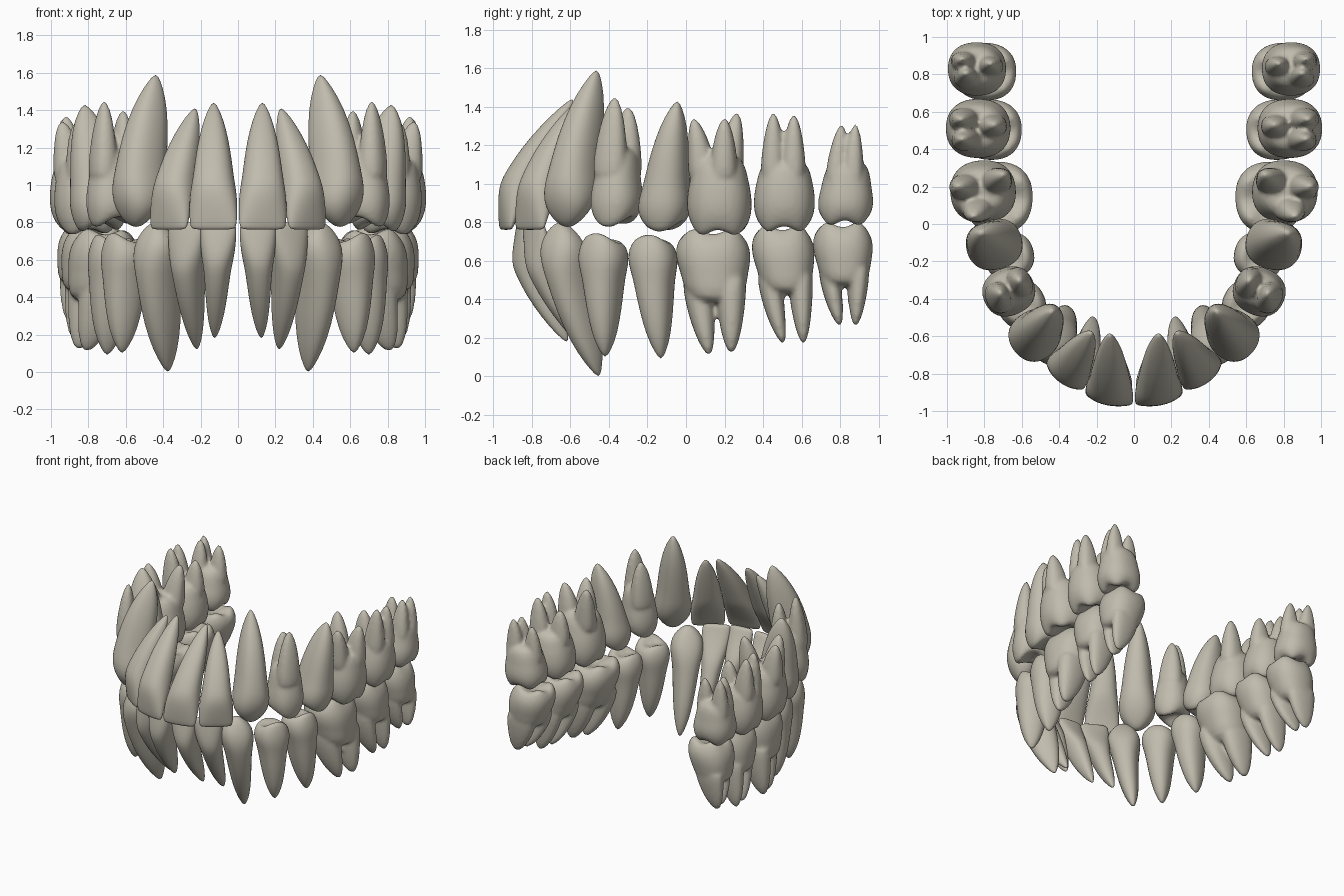
import bpy, bmesh, math
from mathutils import Vector

cube = bpy.data.objects.get("Cube")
if cube:
    bpy.data.objects.remove(cube)

enamel = bpy.data.materials.new("warm_grey_enamel")
enamel.use_nodes = True
colour = (0.53, 0.50, 0.42, 1)
enamel.diffuse_color = colour
shader = enamel.node_tree.nodes["Principled BSDF"]
shader.inputs["Base Color"].default_value = colour
shader.inputs["Roughness"].default_value = 0.6

SEGMENTS = 20

# Profiles from biting edge to root tip: height, width, thickness, cusp weight
INCISOR = [(0, .84, .14, 0), (.02, .95, .24, 0), (.1, 1, .4, 0), (.25, .98, .78, 0),
           (.36, .88, 1, 0), (.45, .8, .98, 0), (.62, .69, .88, 0), (.8, .5, .62, 0),
           (.93, .27, .34, 0), (1, .06, .07, 0)]
CANINE = [(0, .14, .12, 0), (.03, .45, .35, 0), (.09, .8, .6, 0), (.17, 1, .85, 0),
          (.27, .98, 1, 0), (.38, .84, .98, 0), (.58, .74, .92, 0), (.78, .55, .7, 0),
          (.92, .3, .37, 0), (1, .06, .07, 0)]
PREMOLAR = [(.05, .06, .06, 0), (.045, .3, .3, .2), (0, .64, .62, 1), (.04, .85, .82, .7),
            (.12, .98, .97, .2), (.22, 1, 1, 0), (.33, .86, .92, 0), (.5, .77, .85, 0),
            (.7, .61, .7, 0), (.88, .38, .45, 0), (1, .06, .07, 0)]
# Height here is 0 at the biting edge, 1 at the neck and 2 at the root fork
MOLAR = [(.22, .06, .06, 0), (.18, .32, .32, .3), (0, .66, .66, 1), (.1, .83, .83, .8),
         (.35, .97, .97, .3), (.62, 1, 1, 0), (.9, .95, .96, 0), (1.1, .89, .91, 0),
         (1.5, .83, .84, 0), (2, .62, .66, 0)]
ROOT = [(0, 1.15), (.25, 1.15), (.5, 1), (.75, .74), (.92, .42), (1, .1)]


def ring(centre, yaw, width, depth, power=2.3, lift=None):
    """Rounded outline; angle 0 points to the cheek side."""
    out = Vector((math.cos(yaw), math.sin(yaw), 0))
    along = Vector((-out.y, out.x, 0))
    points = []
    for i in range(SEGMENTS):
        a = math.tau * i / SEGMENTS
        c, s = math.cos(a), math.sin(a)
        c2 = math.copysign(abs(c) ** (2 / power), c)
        s2 = math.copysign(abs(s) ** (2 / power), s)
        p = centre + out * c2 * depth + along * s2 * width
        if lift:
            p.z += lift(a)
        points.append(p)
    return points


def loft(bm, rings, side):
    loops = [[bm.verts.new((p.x * side, p.y, p.z)) for p in r] for r in rings]
    for a, b in zip(loops, loops[1:]):
        for i in range(SEGMENTS):
            j = (i + 1) % SEGMENTS
            bm.faces.new((a[i], a[j], b[j], b[i]))
    bm.faces.new(loops[0])
    bm.faces.new(loops[-1])


def finish(name, bm, fuse):
    bmesh.ops.recalc_face_normals(bm, faces=bm.faces)
    mesh = bpy.data.meshes.new(name)
    bm.to_mesh(mesh)
    bm.free()
    mesh.materials.append(enamel)
    mesh.polygons.foreach_set("use_smooth", [True] * len(mesh.polygons))
    obj = bpy.data.objects.new(name, mesh)
    bpy.context.collection.objects.link(obj)
    sub = obj.modifiers.new("round", 'SUBSURF')
    sub.levels = sub.render_levels = 1
    if fuse:
        remesh = obj.modifiers.new("fuse", 'REMESH')
        remesh.mode = 'VOXEL'
        remesh.voxel_size = 0.0135
        remesh.use_smooth_shade = True
        smooth = obj.modifiers.new("blend", 'SMOOTH')
        smooth.factor = 0.5
        smooth.iterations = 4


def cusps(count, size, tilt, weight, down):
    """Cusp height around the crown, taller toward the cheek by tilt."""
    phase = math.pi if count == 4 else 0
    return lambda a: down * weight * (size * math.cos(count * a + phase) + tilt * math.cos(a))


def single(name, profile, top, tip, yaw, width, depth, cusp=0.0, tilt=0.0, slim=0.0):
    """Tooth with one root, lofted from biting edge to tip; slim narrows the root."""
    top, tip, yaw = Vector(top), Vector(tip), math.radians(yaw)
    down = 1 if top.z > tip.z else -1
    top.z -= down * (cusp + tilt)
    for label, side in (("left", 1), ("right", -1)):
        bm, rings = bmesh.new(), []
        for t, w, d, k in profile:
            c = top.lerp(tip, t ** 1.5)
            c.z = top.z + (tip.z - top.z) * t
            w *= 1 - slim * math.sin(math.pi * max(0, t - .15) / .85)
            rings.append(ring(c, yaw, width * w, depth * d, 2.3, cusps(2, cusp, tilt, k, down)))
        loft(bm, rings, side)
        finish(label + "_" + name, bm, False)


def forked(name, top, neck, fork, tips, yaw, width, depth, root_w, root_d, count=4, cusp=.022):
    """Tooth with several roots: a crown fused with tapered root cones."""
    top, yaw = Vector(top), math.radians(yaw)
    tips = [Vector(t) for t in tips]
    mean = sum(tips, Vector()) / len(tips)
    down = 1 if top.z > mean.z else -1
    edge = top.z - down * cusp

    def axis(z):
        f = max(0, (z - edge) / (mean.z - edge)) ** 1.2
        return Vector((top.x + (mean.x - top.x) * f, top.y + (mean.y - top.y) * f, z))

    for label, side in (("left", 1), ("right", -1)):
        bm, rings = bmesh.new(), []
        for u, w, d, k in MOLAR:
            z = edge + (neck - edge) * u if u < 1 else neck + (fork - neck) * (u - 1)
            rings.append(ring(axis(z), yaw, width * w, depth * d, 2.3,
                              cusps(count, cusp, cusp * .3, k, down)))
        loft(bm, rings, side)
        for tip in tips:
            spread = tip - mean
            spread.z = 0
            start = axis(neck) + spread.normalized() * min(width, depth) * .5
            rings = []
            for f, r in ROOT:
                c = start.lerp(tip, f ** 1.6)
                c.z = start.z + (tip.z + down * -.012 - start.z) * f
                rings.append(ring(c, yaw, root_w * r, root_d * r))
            loft(bm, rings, side)
        finish(label + "_" + name, bm, True)


# Upper arch, front to back
single("upper_central_incisor", INCISOR, (.132, -.935, .76), (.13, -.59, 1.44), -78, .133, .105)
single("upper_lateral_incisor", INCISOR, (.37, -.81, .76), (.23, -.58, 1.41), -53, .128, .105)
single("upper_canine", CANINE, (.545, -.615, .775), (.44, -.465, 1.59), -38, .137, .145)
forked("upper_first_premolar", (.67, -.365, .765), 1.0, 1.2,
       [(.715, -.37, 1.44), (.615, -.3, 1.39)], -25, .132, .145, .08, .063, 2, .03)
single("upper_second_premolar", PREMOLAR, (.74, -.115, .735), (.82, -.045, 1.43),
       -15, .138, .155, .03, .005)
forked("upper_first_molar", (.8, .175, .715), 1.0, 1.16,
       [(.86, .04, 1.33), (.94, .2, 1.33), (.7, .265, 1.36)], -4, .172, .18, .064, .078)
forked("upper_second_molar", (.825, .51, .735), 1.0, 1.13,
       [(.92, .455, 1.36), (.93, .56, 1.35), (.75, .53, 1.28)], 0, .163, .177, .056, .072)
forked("upper_third_molar", (.835, .825, .77), .97, 1.13,
       [(.9, .81, 1.3), (.92, .88, 1.3), (.77, .86, 1.27)], 0, .147, .16, .05, .064)

# Lower arch, front to back
single("lower_central_incisor", INCISOR, (.105, -.855, .8), (.125, -.62, .18),
       -84, .1, .1, slim=.14)
single("lower_lateral_incisor", INCISOR, (.28, -.79, .8), (.22, -.5, .12),
       -62, .108, .105, slim=.14)
single("lower_canine", CANINE, (.44, -.65, .8), (.375, -.455, 0), -45, .126, .135, slim=.12)
single("lower_first_premolar", PREMOLAR, (.6, -.43, .76), (.62, -.42, .1),
       -30, .13, .132, .02, .02, .1)
single("lower_second_premolar", PREMOLAR, (.665, -.175, .75), (.7, -.13, .09),
       -15, .129, .138, .02, .012, .06)
forked("lower_first_molar", (.705, .135, .78), .55, .37,
       [(.81, .12, .12), (.85, .235, .13)], 3, .198, .184, .07, .115)
forked("lower_second_molar", (.755, .495, .8), .57, .42,
       [(.85, .505, .18), (.87, .61, .18)], 3, .166, .174, .056, .105)
forked("lower_third_molar", (.78, .81, .815), .6, .46,
       [(.87, .8, .27), (.89, .88, .27)], 3, .159, .17, .05, .105)
